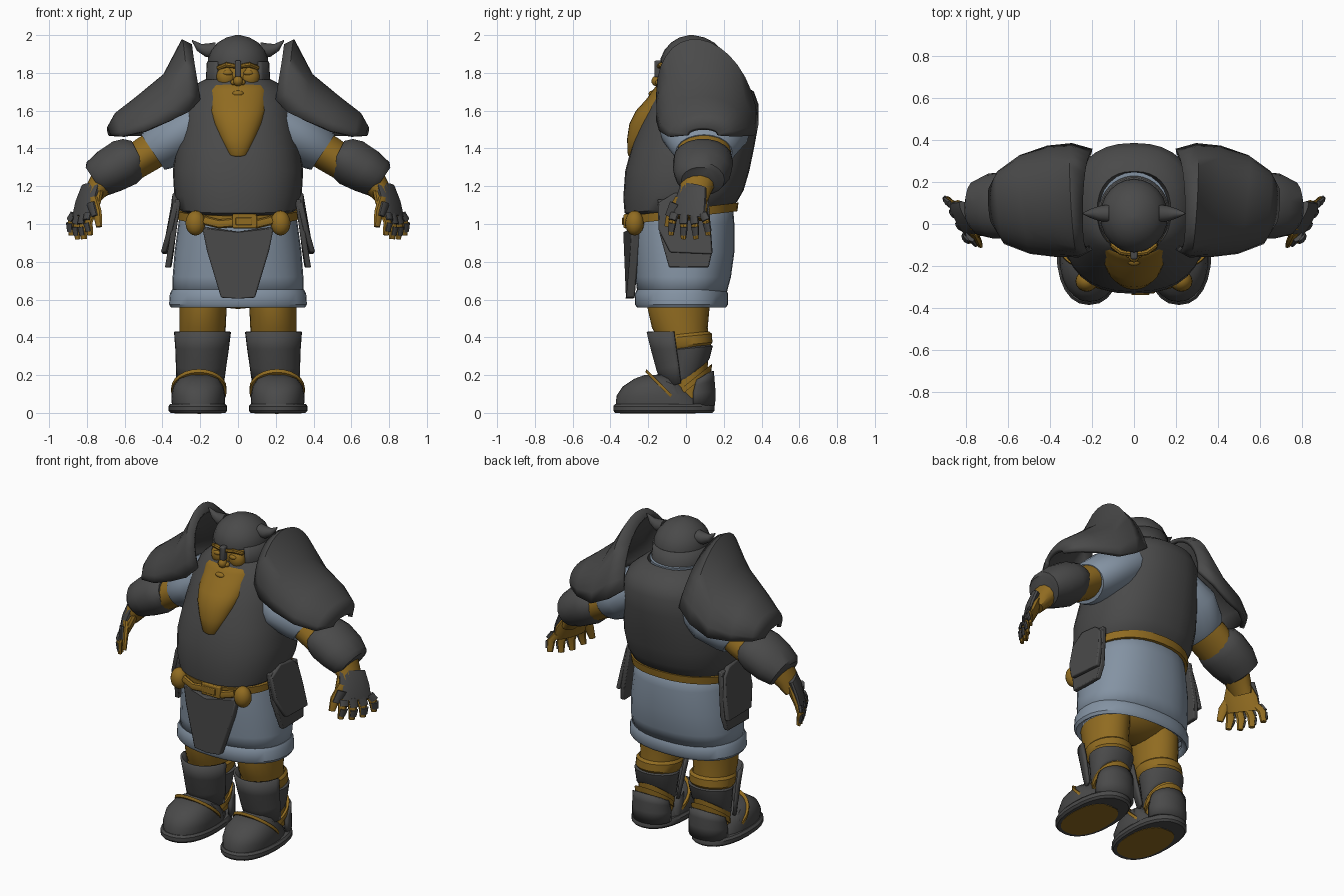
import bpy, bmesh, math
from mathutils import Vector as V


def material(name, rgb):
    m = bpy.data.materials.new(name)
    m.diffuse_color = (*rgb, 1)
    return m


DARK = material("dark_iron", (0.068, 0.068, 0.068))
GOLD = material("ochre", (0.28, 0.148, 0.015))
BLUE = material("blue_grey_cloth", (0.23, 0.29, 0.365))


def finish(name, bm, mat, mirror=False, solid=0.0, bevel=0.0, angle=35):
    bmesh.ops.recalc_face_normals(bm, faces=bm.faces)
    me = bpy.data.meshes.new(name)
    bm.to_mesh(me)
    bm.free()
    me.materials.append(mat)
    me.shade_smooth()
    me.set_sharp_from_angle(angle=math.radians(angle))
    ob = bpy.data.objects.new(name, me)
    bpy.context.collection.objects.link(ob)
    if solid:
        mod = ob.modifiers.new("thickness", 'SOLIDIFY')
        mod.thickness, mod.offset = solid, 0
    if bevel:
        mod = ob.modifiers.new("bevel", 'BEVEL')
        mod.width, mod.segments = bevel, 2
    if mirror:
        ob.modifiers.new("mirror", 'MIRROR').use_mirror_merge = False
    return ob


def grid(name, rows, mat, closed=True, cap=True, **kw):
    """Skin rows of points into a surface."""
    bm = bmesh.new()
    vs = [[bm.verts.new(p) for p in r] for r in rows]
    n = len(rows[0])
    for a, b in zip(vs, vs[1:]):
        for i in range(n if closed else n - 1):
            j = (i + 1) % n
            bm.faces.new((a[i], a[j], b[j], b[i]))
    if closed and cap:
        bm.faces.new(vs[0])
        bm.faces.new(vs[-1])
    return finish(name, bm, mat, **kw)


def loft(name, secs, mat, n=24, p=2.0, arc=None, **kw):
    """Stacked rounded sections: z, centre x, half width, front y, back y, tilt."""
    rows = []
    for z, cx, hx, yf, yb, *t in secs:
        row = []
        for i in range(n):
            a = (math.radians(arc[0] + (arc[1] - arc[0]) * i / (n - 1)) if arc
                 else 2 * math.pi * i / n)
            c, s = (math.copysign(abs(f) ** (2 / p), f) for f in (math.cos(a), math.sin(a)))
            y = (yf + yb) / 2 + (yb - yf) / 2 * s
            row.append(V((cx + hx * c, y, z + (t[0] * y if t else 0))))
        rows.append(row)
    return grid(name, rows, mat, closed=arc is None, **kw)


def tube(name, path, mat, n=14, shear=0, **kw):
    """Path points x, y, z with radii along y and across it; shear turns x with y."""
    rows = []
    for i, (x, y, z, ry, rn) in enumerate(path):
        d = V(path[min(i + 1, len(path) - 1)][:3]) - V(path[max(i - 1, 0)][:3])
        w = V((0, 1, 0)).cross(d).normalized()
        side = d.cross(w).normalized()
        row = [V((x, y, z)) + side * ry * math.cos(k * math.tau / n)
               + w * rn * math.sin(k * math.tau / n) for k in range(n)]
        rows.append([q + V((shear * (q.y - .03), 0, 0)) for q in row])
    return grid(name, rows, mat, **kw)


def ball(name, c, r, mat, **kw):
    bm = bmesh.new()
    bmesh.ops.create_uvsphere(bm, u_segments=16, v_segments=10, radius=1)
    for v in bm.verts:
        v.co = V([c[i] + r[i] * v.co[i] for i in range(3)])
    return finish(name, bm, mat, angle=60, **kw)


def box(name, c, s, mat, **kw):
    bm = bmesh.new()
    bmesh.ops.create_cube(bm, size=1)
    for v in bm.verts:
        v.co = V([c[i] + s[i] * v.co[i] for i in range(3)])
    return finish(name, bm, mat, **kw)


def plate(name, outline, place, thick, mat, **kw):
    """Flat outline placed in space by a function and given a thickness."""
    rows = [[V(place(u, v)) + V(o) for u, v in outline] for o in ((0, 0, 0), thick)]
    return grid(name, rows, mat, **kw)


# Body armour, tunic and its hem
loft("breastplate", [(1.075, 0, .30, -.30, .25, .1), (1.09, 0, .315, -.325, .27, .1),
     (1.16, 0, .338, -.332, .305, .06), (1.28, 0, .345, -.322, .335), (1.40, 0, .33, -.29, .36),
     (1.52, 0, .31, -.25, .382), (1.63, 0, .295, -.20, .385), (1.70, 0, .265, -.16, .36),
     (1.75, 0, .205, -.14, .29), (1.765, 0, .175, -.13, .25), (1.71, 0, .16, -.12, .235)],
     DARK, n=32, p=2.35)
loft("neck_cloth", [(1.7, 0, .16, -.1, .24), (1.772, 0, .165, -.1, .248), (1.772, 0, .14, -.08, .21)], BLUE)
loft("tunic", [(1.13, 0, .29, -.27, .24), (1.0, 0, .31, -.28, .25), (.85, 0, .33, -.272, .25),
     (.72, 0, .34, -.262, .232), (.62, 0, .34, -.25, .205)], BLUE, n=32, p=2.3, cap=False, solid=.012)
loft("tunic_hem", [(.575, 0, .32, -.23, .19), (.56, 0, .353, -.258, .21), (.575, 0, .362, -.268, .22),
     (.63, 0, .358, -.268, .22), (.65, 0, .348, -.258, .21), (.645, 0, .32, -.24, .19)],
     BLUE, n=32, p=2.3, cap=False, solid=.006)
ball("hips", (0, -.02, .74), (.30, .21, .19), GOLD)

# Belt with buckle, pouches and hanging loops
loft("belt", [(1.035, 0, .315, -.29, .255, .12), (1.035, 0, .328, -.305, .272, .12),
     (1.08, 0, .332, -.31, .278, .12), (1.08, 0, .31, -.29, .255, .12)], GOLD, n=32, p=2.2, cap=False)
box("buckle", (.035, -.315, 1.015), (.13, .03, .075), GOLD, bevel=.006)
box("buckle_tongue", (.03, -.33, 1.015), (.085, .016, .04), GOLD, bevel=.004)
ball("belt_pouches", (.225, -.272, 1.005), (.053, .05, .066), GOLD, mirror=True)
tube("belt_straps", [(.0, -.312, 1.01, .014, .024), (.10, -.31, 1.0, .014, .024),
     (.18, -.29, 1.02, .014, .024)], GOLD, n=8, mirror=True)

# Hanging armour plates
plate("front_apron_plate", [(-.19, .985), (-.165, .86), (-.09, .61), (0, .605), (.09, .61), (.165, .86),
      (.19, .985), (0, .96)], lambda u, v: (u, -.325 + 1.1 * u * u, v), (0, .045, 0), DARK, bevel=.008)
plate("hip_plates_lower", [(-.15, 1.13), (-.14, .95), (-.09, .77), (.12, .77), (.14, .86), (.12, 1.13)],
      lambda u, v: (.318 + (1.15 - v) * .12 - .8 * u * u, u, v), (.03, 0, 0), DARK, mirror=True, bevel=.006)
plate("hip_plates_upper", [(-.15, 1.11), (-.06, 1.165), (.06, 1.15), (.11, 1.10), (.13, .98), (.14, .84),
      (-.085, .85), (-.145, .97)],
      lambda u, v: (.318 + (1.17 - v) * .21 - .8 * u * u, u, v), (.03, 0, 0), DARK, mirror=True, bevel=.008)

# Head, face and beard
ball("head", (0, 0, 1.79), (.138, .135, .16), GOLD)
ball("cheeks", (.062, -.098, 1.78), (.052, .042, .058), GOLD, mirror=True)
ball("eyes", (.055, -.13, 1.80), (.026, .014, .014), GOLD, mirror=True)
tube("brows", [(.015, -.142, 1.835, .012, .012), (.06, -.135, 1.843, .014, .014),
     (.105, -.1, 1.825, .012, .012)], GOLD, n=8, mirror=True)
ball("nose", (0, -.155, 1.757), (.026, .028, .028), GOLD)
ball("nostrils", (.024, -.145, 1.75), (.015, .018, .015), GOLD, mirror=True)
loft("beard", [(1.355, 0, .03, -.30, -.26), (1.365, 0, .055, -.308, -.24), (1.45, 0, .09, -.312, -.18),
     (1.53, 0, .125, -.30, -.12), (1.60, 0, .148, -.265, -.05), (1.66, 0, .157, -.21, .0),
     (1.71, 0, .16, -.175, .02), (1.735, 0, .155, -.155, .03), (1.75, 0, .12, -.12, .03)], GOLD, angle=70)
ball("lips", (0, -.178, 1.69), (.032, .02, .016), GOLD)

# Helmet with neck guard, nose guard and horns
loft("helmet_dome", [(1.845, 0, .16, -.135, .215), (1.875, 0, .16, -.135, .212), (1.92, 0, .143, -.115, .19),
     (1.96, 0, .108, -.08, .15), (1.987, 0, .062, -.035, .1), (2.0, 0, .012, .015, .04)], DARK, angle=60)
loft("helmet_skirt", [(1.72, 0, .172, -.12, .232), (1.77, 0, .163, -.13, .222),
     (1.86, 0, .158, -.135, .214)], DARK, arc=(-48, 228), n=30, solid=.014)
box("nose_guard", (0, -.148, 1.82), (.034, .04, .09), DARK, bevel=.008)
tube("horns", [(.12, .05, 1.92, .042, .042), (.165, .05, 1.92, .036, .036), (.205, .05, 1.935, .022, .022),
     (.243, .05, 1.972, .003, .003)], DARK, n=12, mirror=True)

# Shoulder guards: arched shells with a standing inner collar
SHOULDER = [((.205, -.11, 1.66), (.25, .06, 1.94), (.20, .345, 1.60)),
            ((.26, -.14, 1.595), (.295, .07, 1.965), (.295, .372, 1.53)),
            ((.36, -.145, 1.545), (.385, .09, 1.785), (.41, .36, 1.47)),
            ((.49, -.13, 1.49), (.53, .10, 1.665), (.54, .315, 1.465)),
            ((.61, -.085, 1.462), (.64, .105, 1.58), (.635, .24, 1.465)),
            ((.665, .01, 1.47), (.682, .09, 1.505), (.675, .17, 1.47))]
rows = []
for f, a, b in SHOULDER:
    f, a, b = V(f), V(a), V(b)
    c = (f + b) / 2
    rows.append([c + (a - c) * math.sin(math.pi * i / 16) ** .9 - (b - f) / 2 * math.cos(math.pi * i / 16)
                 for i in range(17)])
grid("shoulder_guards", rows, DARK, closed=False, mirror=True, solid=.026, angle=50)

# Arms
tube("sleeves", [(.18, .1, 1.56, .22, .13), (.31, .1, 1.475, .235, .145), (.42, .095, 1.40, .175, .125),
     (.45, .095, 1.38, .15, .112)], BLUE, n=20, mirror=True)
tube("upper_arms", [(.40, .095, 1.42, .142, .10), (.49, .095, 1.365, .142, .098), (.57, .09, 1.31, .13, .09)],
     GOLD, n=18, mirror=True)
tube("bracers", [(.525, .09, 1.365, .135, .085), (.555, .09, 1.35, .155, .115), (.60, .09, 1.325, .16, .13),
     (.68, .085, 1.28, .155, .122), (.745, .075, 1.24, .13, .105), (.76, .075, 1.23, .10, .085)],
     DARK, n=18, mirror=True)
tube("wrists", [(.69, .07, 1.25, .10, .085), (.75, .05, 1.18, .085, .06), (.785, .035, 1.12, .075, .042)],
     GOLD, mirror=True)

# Hands: ochre palm and fingers, iron plates on the outer side, turned slightly forward
T = .5
tube("palms", [(.755, .04, 1.18, .06, .04), (.79, .025, 1.11, .09, .038), (.825, .015, 1.03, .09, .028)],
     GOLD, mirror=True, shear=T)
tube("hand_plates", [(.775, .04, 1.20, .07, .033), (.81, .025, 1.12, .082, .033), (.838, .015, 1.04, .085, .02)],
     DARK, mirror=True, shear=T)
for k in range(4):
    y, dy, dz = -.06 + .05 * k, -.012 + .01 * k, .02 * (k in (0, 3))
    mid, tip = (.842, y + dy, .99 + dz), (.837, y + dy * 1.6, .92 + dz)
    tube(f"finger_{k + 1}", [(.82, y, 1.05, .021, .02), (*mid, .02, .02), (*tip, .014, .014)],
         GOLD, n=8, mirror=True, shear=T)
    tube(f"finger_plate_{k + 1}", [(.84, y, 1.055, .023, .016), (.854, y + dy, 1.0 + dz, .022, .014)],
         DARK, n=8, mirror=True, shear=T)
    tube(f"fingertip_plate_{k + 1}", [(.855, y + dy, .985 + dz, .021, .013),
         (.846, y + dy * 1.6, .94 + dz, .017, .012)], DARK, n=8, mirror=True, shear=T)
tube("thumbs", [(.80, -.03, 1.13, .03, .026), (.80, -.08, 1.06, .024, .022), (.80, -.10, .985, .015, .015)],
     GOLD, n=8, mirror=True, shear=T)
tube("thumb_plates", [(.825, -.06, 1.11, .026, .018), (.82, -.09, 1.04, .022, .014)], DARK, n=8,
     mirror=True, shear=T)

# Legs and boots
loft("legs", [(.74, .175, .13, -.20, .13), (.56, .185, .125, -.205, .125), (.45, .187, .122, -.18, .115),
     (.36, .19, .12, -.13, .125), (.25, .195, .112, -.09, .115), (.08, .20, .10, -.09, .12)], GOLD, mirror=True)
loft("knee_bands", [(.345, .19, .125, -.12, .13, .1), (.36, .19, .135, -.13, .14, .1),
     (.405, .188, .135, -.15, .137, .1), (.42, .188, .122, -.15, .122, .1)], GOLD, mirror=True, cap=False)
loft("boot_calves", [(.18, .195, .108, -.07, .112, .8), (.2, .195, .12, -.085, .125, .7),
     (.34, .19, .137, -.10, .142, .1), (.35, .19, .12, -.1, .125, .1)], DARK, mirror=True)
loft("shin_guards", [(.165, .20, .12, -.115, .09, .3), (.26, .195, .128, -.15, .11, .2),
     (.34, .19, .136, -.18, .12, .0), (.43, .188, .145, -.202, .12)], DARK, arc=(-172, -8), n=18,
     mirror=True, solid=.015)
loft("ankle_straps", [(.115, .20, .105, -.06, .12, .8), (.115, .20, .118, -.07, .135, .8),
     (.15, .20, .12, -.07, .138, .8), (.15, .20, .105, -.06, .12, .8)], GOLD, mirror=True, cap=False)
loft("heel_caps", [(.04, .20, .115, -.04, .145), (.10, .20, .115, -.04, .147, .1), (.13, .20, .112, -.02, .142, .3),
     (.145, .20, .11, .0, .138, .55)], DARK, arc=(-10, 190), n=16, mirror=True, solid=.02)
loft("feet", [(.04, .21, .14, -.372, .10), (.09, .21, .143, -.368, .06), (.14, .21, .133, -.335, .0),
     (.18, .208, .105, -.275, -.04), (.20, .205, .06, -.22, -.08)], DARK, mirror=True, p=2.2, angle=50)
loft("instep_plates", [(.02, .205, .13, -.15, .05, -.5), (.08, .205, .13, -.165, .03, -.5),
     (.115, .203, .115, -.165, .0, -.5), (.13, .2, .08, -.15, -.02, -.5)], DARK, mirror=True)
loft("instep_trim", [(.0, .207, .13, -.2, -.02, -1), (.0, .207, .147, -.215, -.01, -1),
     (.022, .207, .147, -.21, -.01, -1), (.022, .207, .13, -.195, -.02, -1)], GOLD, mirror=True, cap=False)
loft("soles", [(.0, .212, .145, -.375, .14), (.012, .213, .156, -.385, .152), (.035, .213, .156, -.385, .152),
     (.048, .212, .145, -.375, .145)], DARK, mirror=True, p=2.3)
loft("sole_undersides", [(-.002, .212, .125, -.35, .05), (.004, .212, .125, -.35, .05)], GOLD, mirror=True, p=2.3)
